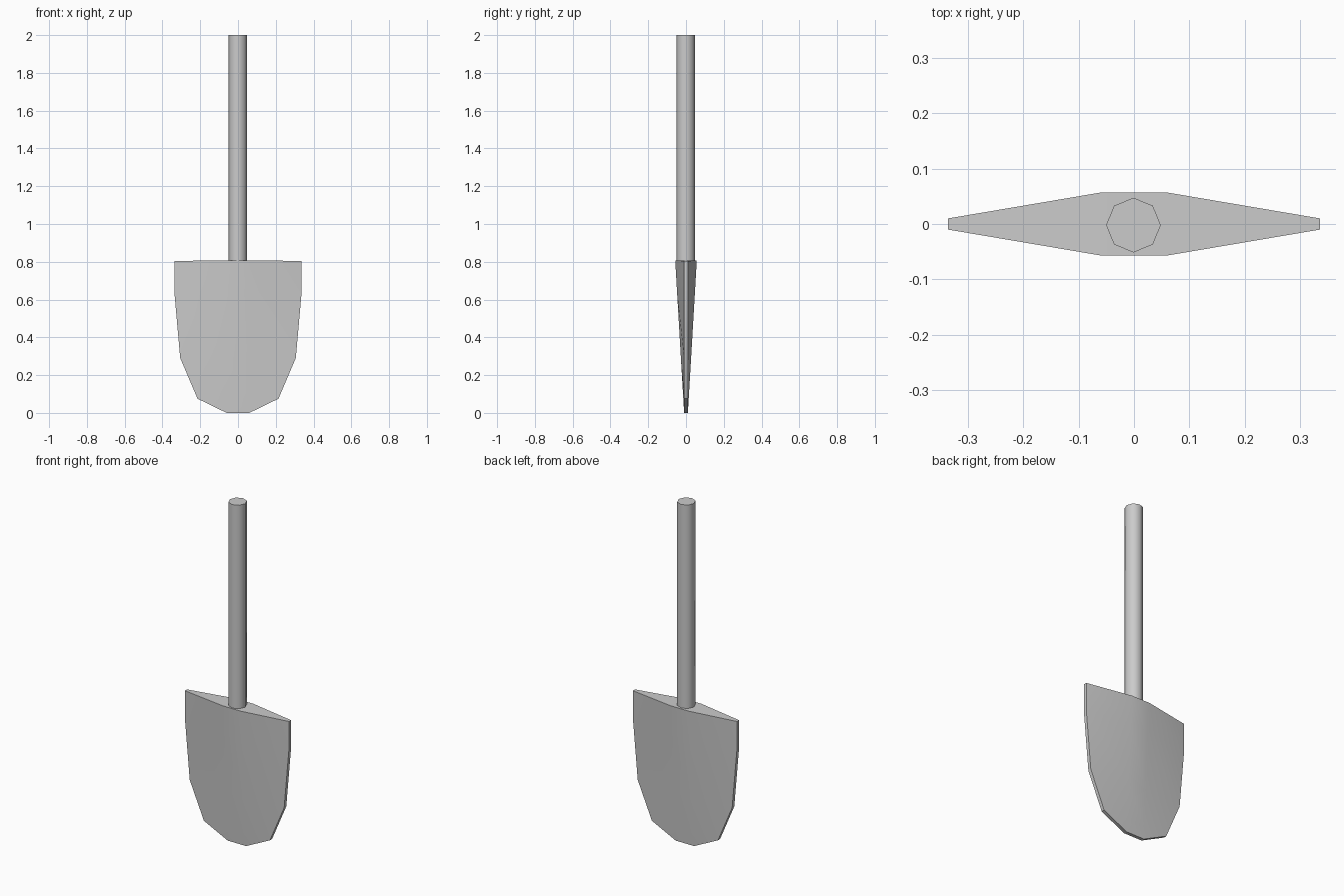
import bpy, bmesh, math

if "Cube" in bpy.data.objects:
    bpy.data.objects.remove(bpy.data.objects["Cube"])


def finish(name, bm, angle):
    bmesh.ops.recalc_face_normals(bm, faces=bm.faces)
    mesh = bpy.data.meshes.new(name)
    bm.to_mesh(mesh)
    bm.free()
    ob = bpy.data.objects.new(name, mesh)
    bpy.context.collection.objects.link(ob)
    bpy.ops.object.select_all(action='DESELECT')
    ob.select_set(True)
    bpy.context.view_layer.objects.active = ob
    bpy.ops.object.shade_smooth_by_angle(angle=math.radians(angle))
    return ob


# Handle: eight-sided shaft
bpy.ops.mesh.primitive_cylinder_add(vertices=8, radius=0.0495, depth=1.2,
                                    location=(-0.001, -0.002, 1.4))
handle = bpy.context.object
handle.name = "handle"
bpy.ops.object.shade_smooth_by_angle(angle=math.radians(50))

# Blade: thin side edges, thick middle that tapers to the tip
RIDGE, EDGE = 0.06, 0.01
outline = [(0.337, 0.804), (0.337, 0.64), (0.306, 0.29), (0.214, 0.075)]  # half width, z
bm = bmesh.new()
rows = []
for w, z in outline:
    t = EDGE + 0.047 * z / 0.804
    mid_z = z + (0.004 if z > 0.8 else 0)
    ring = [(-w, -EDGE, z), (-RIDGE, -t, mid_z), (RIDGE, -t, mid_z), (w, -EDGE, z),
            (w, EDGE, z), (RIDGE, t, mid_z), (-RIDGE, t, mid_z), (-w, EDGE, z)]
    rows.append([bm.verts.new(p) for p in ring])
for a, b in zip(rows, rows[1:]):
    for i in range(8):
        j = (i + 1) % 8
        bm.faces.new((a[i], a[j], b[j], b[i]))

# Blade tip: last row closes onto a short flat edge
last = rows[-1]
fl, fr, br, bl = [bm.verts.new((x, y, 0)) for x, y in
                  ((-RIDGE, -EDGE), (RIDGE, -EDGE), (RIDGE, EDGE), (-RIDGE, EDGE))]
for f in ((last[0], last[1], fl), (last[1], last[2], fr, fl), (last[2], last[3], fr),
          (last[3], last[4], br, fr), (last[4], last[5], br), (last[5], last[6], bl, br),
          (last[6], last[7], bl), (last[7], last[0], fl, bl), (fl, fr, br, bl)):
    bm.faces.new(f)

# Blade top: flat shoulder
t = rows[0]
bm.faces.new((t[0], t[1], t[6], t[7]))
bm.faces.new((t[1], t[2], t[5], t[6]))
bm.faces.new((t[2], t[3], t[4], t[5]))
finish("blade", bm, 30)
